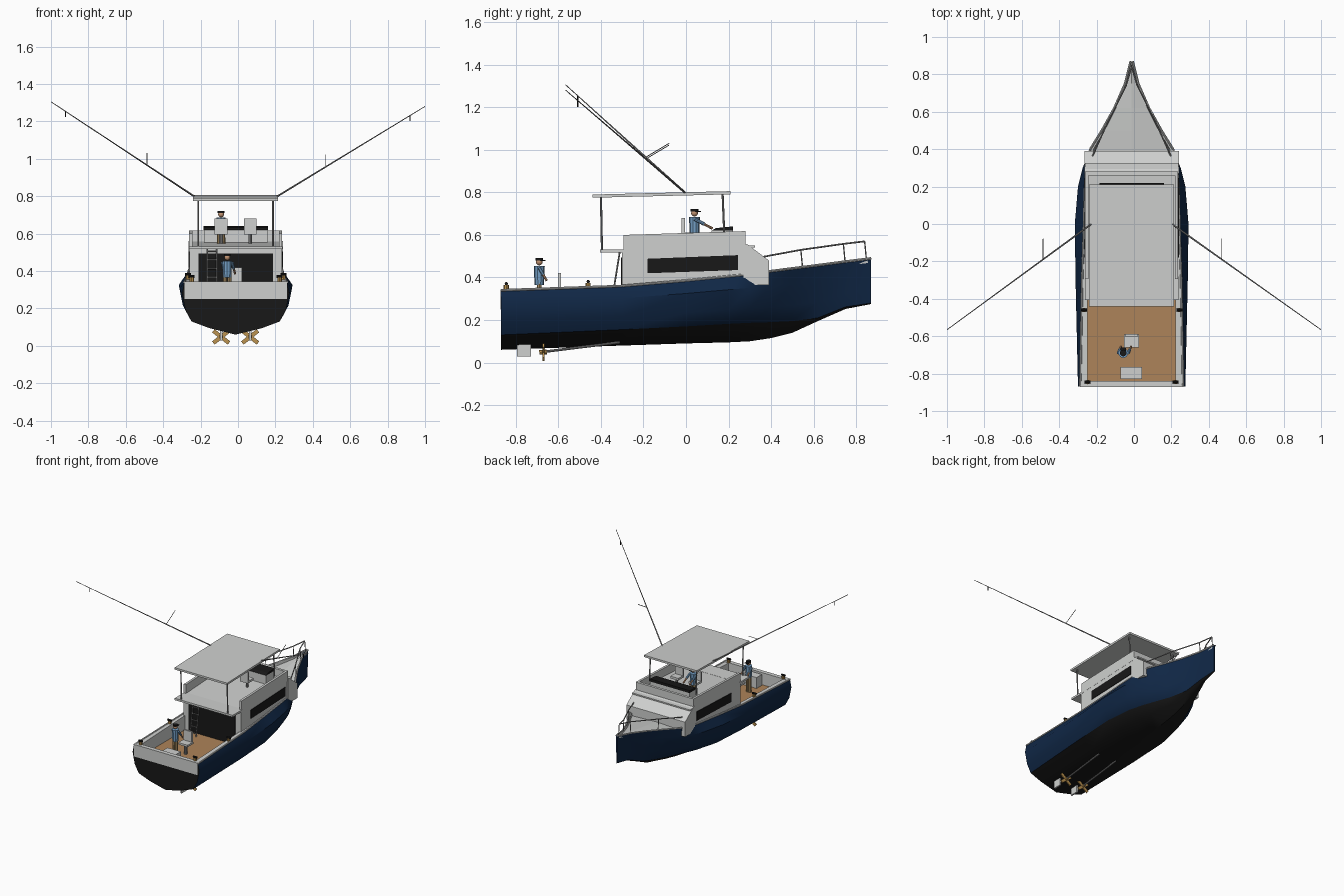
import bpy, bmesh, math
from mathutils import Vector, Matrix

if "Cube" in bpy.data.objects:
    bpy.data.objects.remove(bpy.data.objects["Cube"])

CENTRE = -.0125  # the boat sits slightly off the middle of its outriggers


def material(name, *rgb):
    m = bpy.data.materials.new(name)
    m.use_nodes = True
    m.diffuse_color = (*rgb, 1)
    m.node_tree.nodes["Principled BSDF"].inputs["Base Color"].default_value = (*rgb, 1)
    return m


navy = material("navy paint", .005, .02, .06)
black = material("black", .009, .009, .009)
white = material("off white", .62, .63, .62)
teak = material("teak deck", .42, .23, .1)
metal = material("grey metal", .28, .28, .28)
blue = material("blue shirt", .18, .36, .58)
khaki = material("khaki", .4, .27, .12)
skin = material("skin", .55, .3, .17)
brass = material("brass", .5, .29, .08)


def finish(bm, name, *mats, smooth=False):
    bmesh.ops.recalc_face_normals(bm, faces=bm.faces)
    mesh = bpy.data.meshes.new(name)
    bm.to_mesh(mesh)
    bm.free()
    for m in mats:
        mesh.materials.append(m)
    ob = bpy.data.objects.new(name, mesh)
    ob.location.x = CENTRE
    bpy.context.collection.objects.link(ob)
    if smooth:
        bpy.ops.object.select_all(action="DESELECT")
        ob.select_set(True)
        bpy.context.view_layer.objects.active = ob
        bpy.ops.object.shade_smooth_by_angle(angle=math.radians(35))
    return ob


def box(name, x, y, z, mat):
    """Box from three (low, high) ranges."""
    bm = bmesh.new()
    size = [b - a for a, b in (x, y, z)]
    mid = [(a + b) / 2 for a, b in (x, y, z)]
    bmesh.ops.create_cube(bm, size=1, matrix=Matrix.Translation(mid) @ Matrix.Diagonal((*size, 1)))
    return finish(bm, name, mat)


def tube(name, points, radius, mat, sides=8, tip=None):
    """Straight round bars joining the points."""
    bm = bmesh.new()
    for a, b in zip(points, points[1:]):
        a, b = Vector(a), Vector(b)
        turn = (b - a).to_track_quat("Z", "Y").to_matrix().to_4x4()
        bmesh.ops.create_cone(bm, cap_ends=True, segments=sides, radius1=radius,
                              radius2=tip or radius, depth=(b - a).length,
                              matrix=Matrix.Translation((a + b) / 2) @ turn)
    return finish(bm, name, mat, smooth=True)


def ball(name, centre, radius, mat):
    bm = bmesh.new()
    bmesh.ops.create_uvsphere(bm, u_segments=12, v_segments=8, radius=radius,
                              matrix=Matrix.Translation(centre))
    return finish(bm, name, mat, smooth=True)


def profile(name, outline, half, mat):
    """Side outline of (y, z) points, extruded across the boat."""
    bm = bmesh.new()
    face = bm.faces.new([bm.verts.new((-half, y, z)) for y, z in outline])
    new = bmesh.ops.extrude_face_region(bm, geom=[face])["geom"]
    bmesh.ops.translate(bm, vec=(2 * half, 0, 0), verts=[v for v in new if isinstance(v, bmesh.types.BMVert)])
    return finish(bm, name, mat)


def loft(name, rows, strips, mats, end=None, smooth=False):
    """Skin half sections, mirrored; strips gives the material of each band."""
    bm = bmesh.new()
    for side in (1, -1):
        grid = [[bm.verts.new((side * x, y, z)) for x, z in sec] for y, sec in rows]
        for a, b in zip(grid, grid[1:]):
            for i, slot in enumerate(strips):
                bm.faces.new((a[i], a[i + 1], b[i + 1], b[i])).material_index = slot
        if end is not None:
            for ring in (grid[0], grid[-1]):
                top = bm.verts.new((0, ring[-1].co.y, ring[-1].co.z))
                bm.faces.new(ring + [top]).material_index = end if ring is grid[0] else 0
    bmesh.ops.remove_doubles(bm, verts=bm.verts, dist=.0001)
    return finish(bm, name, *mats, smooth=smooth)


# Hull stations: y, sheer half, sheer z, widest half, chine half, chine z, keel z
STATIONS = [
    (-.87, .275, .34, .287, .235, .13, .06),
    (-.3, .265, .36, .3, .25, .155, .08),
    (0, .255, .385, .304, .25, .17, .09),
    (.2, .25, .405, .287, .215, .182, .095),
    (.3, .243, .415, .262, .18, .187, .1),
    (.4, .222, .43, .215, .14, .19, .115),
    (.5, .16, .443, .145, .095, .195, .14),
    (.62, .093, .458, .08, .05, .21, .195),
    (.75, .036, .475, .03, .018, .262, .252),
    (.87, .006, .49, .005, .004, .28, .275),
]


def hull_section(s):
    y, sheer, top, wide, chine, cz, keel = s
    rise = top - cz
    return y, [(0, keel), (chine * .6, keel + (cz - keel) * .5), (chine, cz),
               (chine + (wide - chine) * .65, cz + rise * .3),
               (wide, cz + rise * .72), (sheer, top)]


loft("hull", [hull_section(s) for s in STATIONS], [1, 1, 0, 0, 0], [navy, black], end=1, smooth=True)
bpy.data.objects["hull"].data.materials.update()

# Open the hull top so that the cockpit well shows
hull = bpy.data.objects["hull"].data

# Cockpit lining with teak floor, foredeck, transom cap and rub rails
loft("cockpit", [(s[0], [(s[1], s[2]), (.235, s[2]), (.235, .25), (0, .25)]) for s in STATIONS[:2]],
     [0, 0, 1], [white, teak])
loft("foredeck", [(s[0], [(s[1], s[2]), (s[1] * .92, s[2]), (s[1] * .9, s[2] - .02), (0, s[2] - .012)])
                  for s in STATIONS[1:]], [0, 0, 0], [white])
box("transom_cap", (-.274, .274), (-.872, -.84), (.25, .344), white)
for side, word in ((1, "left"), (-1, "right")):
    tube(word + "_rub_rail", [(side * s[1], s[0], s[2]) for s in STATIONS], .006, white)

# Cabin, raked front, windows and rear bulkhead
profile("cabin", [(-.3, .25), (-.3, .53), (.28, .56), (.28, .37), (0, .33)], .248, white)
profile("cabin_front", [(.27, .365), (.27, .56), (.29, .555), (.39, .48), (.39, .365)], .253, white)
profile("cabin_brow", [(.27, .54), (.27, .553), (.325, .55), (.325, .54)], .25, white)
profile("side_windows", [(-.18, .42), (-.18, .488), (.245, .505), (.245, .435)], .252, black)
box("rear_bulkhead", (-.2, .2), (-.305, -.295), (.252, .495), black)

# Flybridge deck, walls, console and seats
box("flybridge_deck", (-.25, .25), (-.405, -.28), (.517, .532), white)
for side, word in ((1, "left"), (-1, "right")):
    wall = profile(word + "_flybridge_wall", [(-.295, .52), (-.295, .6), (.28, .618), (.28, .54)], .009, white)
    wall.location.x += side * .24
box("flybridge_front_wall", (-.248, .248), (.26, .28), (.53, .617), white)
box("helm_console", (-.17, .17), (.12, .22), (.53, .62), white)
profile("helm_dashboard", [(.12, .62), (.14, .632), (.22, .64), (.22, .62)], .172, black)
for x, word in ((-.078, "right"), (.078, "left")):
    box(word + "_helm_seat", (x - .034, x + .034), (-.01, .05), (.595, .612), white)
    box(word + "_helm_seat_back", (x - .034, x + .034), (-.02, -.005), (.595, .68), white)
    tube(word + "_helm_seat_post", [(x, .02, .53), (x, .02, .6)], .01, metal)

# Hard top on posts, with a rear rail
profile("hard_top", [(-.44, .775), (-.44, .79), (.21, .806), (.21, .791)], .227, white)
for side, word in ((1, "left"), (-1, "right")):
    tube(word + "_rear_post", [(side * .2, -.395, .52), (side * .2, -.4, .78)], .005, metal)
    tube(word + "_front_post", [(side * .2, .18, .6), (side * .2, .172, .795)], .005, metal)

# Ladder from the cockpit
for x in (-.152, -.1):
    tube("ladder_side", [(x, -.31, .53), (x, -.355, .25)], .004, metal)
for i in range(6):
    t = (i + .5) / 6
    tube("ladder_rung", [(-.152, -.31 - .045 * t, .53 - .28 * t), (-.1, -.31 - .045 * t, .53 - .28 * t)], .004, metal)

# Outriggers with spreaders and line clips
for side, word, tip_x, tip_z in ((1, "left", 1.012, 1.28), (-1, "right", -.987, 1.305)):
    base, tip = Vector((side * .215, 0, .795)), Vector((tip_x, -.565, tip_z))
    tube(word + "_outrigger", [base, tip], .005, metal, tip=.002)
    joint = base.lerp(tip, .335)
    tube(word + "_spreader", [joint, joint + Vector((0, .11, .065))], .002, metal)
    clip = base.lerp(tip, .9)
    tube(word + "_line_clip", [clip, clip - Vector((0, 0, .03))], .003, black)

# Bow rail
for side, word in ((1, "left"), (-1, "right")):
    rail = [(side * .215, .35, .495), (side * .13, .54, .53), (side * .03, .74, .558), (0, .84, .57)]
    tube(word + "_bow_rail", rail, .004, metal)
    for (x, y, z), foot in zip(rail[1:], (.447, .473, .487)):
        tube(word + "_bow_rail_post", [(x, y, z), (x, y + .008, foot)], .003, metal)

# Running gear
for side, word in ((1, "left"), (-1, "right")):
    x = side * .0775
    tube(word + "_shaft", [(x, -.69, .048), (x, -.31, .095)], .006, metal)
    tube(word + "_propeller_hub", [(x, -.69, .048), (x, -.655, .05)], .011, brass)
    box(word + "_rudder", (x - .006, x + .006), (-.795, -.73), (.028, .1), white)
    for angle in (38, 142, 218, 322):
        blade = box(word + "_propeller_blade", (0, .053), (-.004, .004), (-.011, .011), brass)
        blade.location = (x + CENTRE, -.67, .048)
        blade.rotation_euler = (0, math.radians(angle), 0)

# Fighting chair, bait box and rod holders
box("chair_seat", (-.04, .04), (-.66, -.59), (.325, .34), white)
box("chair_back", (-.035, .035), (-.602, -.588), (.335, .42), white)
tube("chair_post", [(0, -.625, .25), (0, -.625, .33)], .012, metal)
box("bait_box", (-.06, .055), (-.83, -.765), (.25, .335), white)
for side in (1, -1):
    for x, y, z in ((.235, -.845, .345), (.255, -.46, .355)):
        tube("rod_holder", [(side * x, y, z), (side * x, y, z + .02)], .012, brass)
        tube("rod_reel", [(side * x - .016, y, z + .026), (side * x + .016, y, z + .026)], .008, black)


def person(word, x, y, foot, hip, hand):
    """Standing figure with its hands reaching to an offset from the shoulder."""
    for side in (1, -1):
        tube(word + "_leg", [(x + side * .012, y, foot), (x + side * .011, y, hip + .01)], .011, khaki)
        shoulder = Vector((x + side * .027, y, hip + .08))
        elbow = shoulder + Vector(hand) * .55
        tube(word + "_sleeve", [shoulder, elbow], .008, blue)
        tube(word + "_forearm", [elbow, shoulder + Vector(hand)], .006, skin)
    tube(word + "_shirt", [(x, y, hip), (x, y, hip + .09)], .022, blue, sides=10, tip=.026)
    ball(word + "_head", (x, y, hip + .108), .016, skin)
    tube(word + "_hat", [(x, y, hip + .115), (x, y, hip + .127)], .018, black, sides=12)
    box(word + "_hat_brim", (x - .014, x + .014), (y, y + .03), (hip + .113, hip + .118), black)


person("skipper", -.078, .04, .53, .595, (0, .085, -.045))
person("angler", -.045, -.69, .25, .365, (.015, .035, -.06))

# Remove the closing lid of the hull over the cockpit
bm = bmesh.new()
bm.from_mesh(hull)
lids = [f for f in bm.faces if abs(f.normal.z) > .999 and f.calc_center_median().z > .3]
bmesh.ops.delete(bm, geom=lids, context="FACES")
bm.to_mesh(hull)
bm.free()
